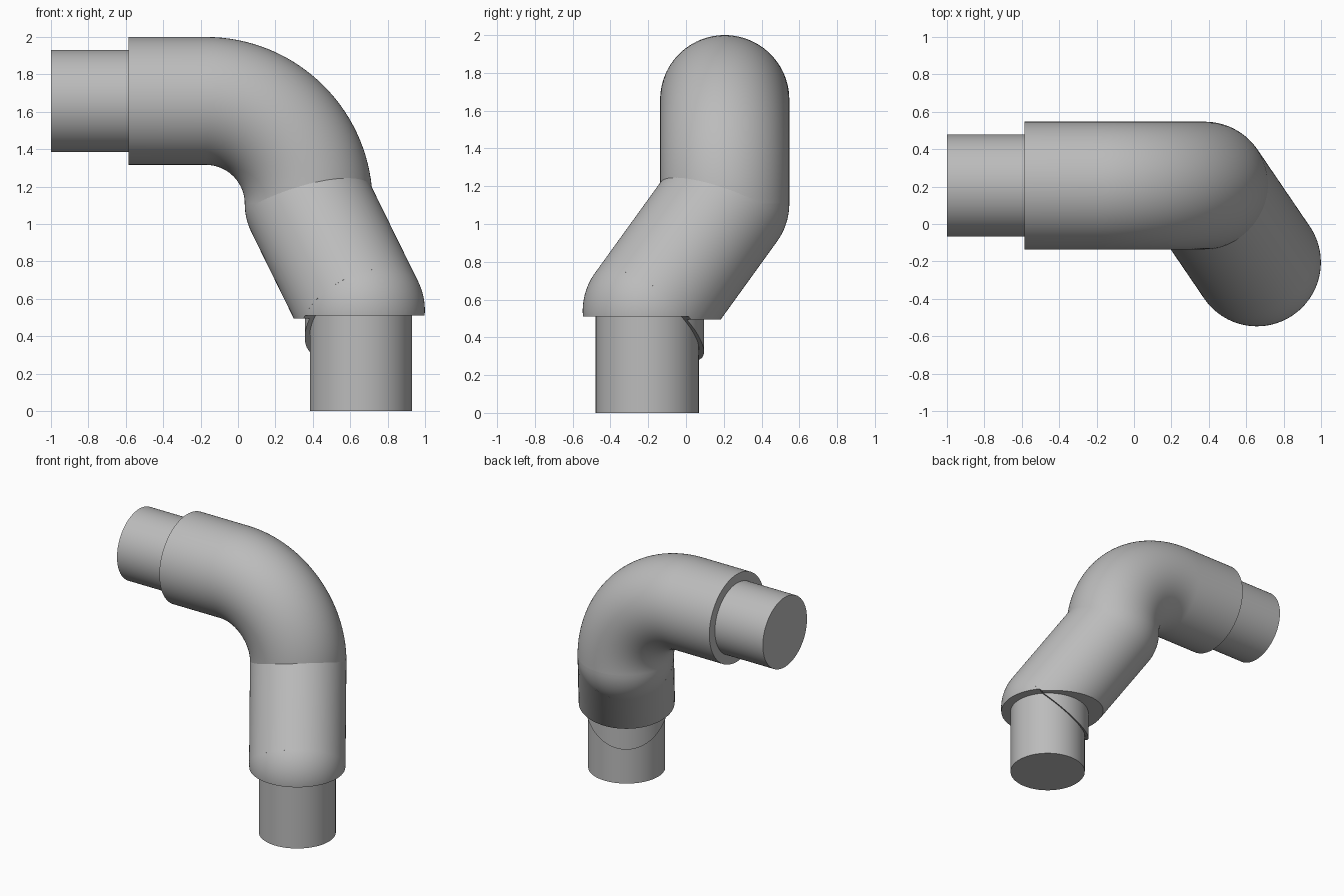
import bpy, bmesh, math
from mathutils import Vector

cube = bpy.data.objects.get("Cube")
if cube:
    bpy.data.objects.remove(cube, do_unlink=True)

grey = bpy.data.materials.new("plain grey")
grey.use_nodes = True
colour = (0.5, 0.5, 0.5, 1)
grey.diffuse_color = colour
grey.node_tree.nodes["Principled BSDF"].inputs["Base Color"].default_value = colour

SLEEVE, SPIGOT, COLLAR = 0.342, 0.273, 0.3
SIDES = 96
upper_joint = Vector((0.378, 0.205, 1.108))
lower_joint = Vector((0.657, -0.205, 0.54))
slant = (lower_joint - upper_joint).normalized()
BEND = 0.55
AXIS_Z = upper_joint.z + BEND
bend_x = upper_joint.x - BEND
LIP = 0.51


def finish(bm, name, cuts=()):
    """Trim away whatever lies beyond each (point, normal) plane, then make the object."""
    for point, normal in cuts:
        geom = bm.verts[:] + bm.edges[:] + bm.faces[:]
        cut = bmesh.ops.bisect_plane(bm, geom=geom, plane_co=point, plane_no=normal, clear_outer=True)
        rim = [e for e in cut["geom_cut"] if isinstance(e, bmesh.types.BMEdge)]
        bmesh.ops.holes_fill(bm, edges=rim, sides=0)
    bmesh.ops.recalc_face_normals(bm, faces=bm.faces)
    mesh = bpy.data.meshes.new(name)
    bm.to_mesh(mesh)
    bm.free()
    mesh.materials.append(grey)
    ob = bpy.data.objects.new(name, mesh)
    bpy.context.collection.objects.link(ob)
    bpy.ops.object.select_all(action="DESELECT")
    ob.select_set(True)
    bpy.context.view_layer.objects.active = ob
    bpy.ops.object.shade_smooth_by_angle(angle=math.radians(30))
    return ob


def tube(name, path, tangents, radius, side, cuts=()):
    """Sweep a capped circle along a path."""
    bm = bmesh.new()
    rings = []
    for centre, tangent in zip(path, tangents):
        up = side.cross(tangent)
        angles = [math.tau * i / SIDES for i in range(SIDES)]
        rings.append([bm.verts.new(centre + radius * (math.cos(a) * side + math.sin(a) * up))
                      for a in angles])
    for a, b in zip(rings, rings[1:]):
        for i in range(SIDES):
            j = (i + 1) % SIDES
            bm.faces.new((a[i], a[j], b[j], b[i]))
    bm.faces.new(rings[0])
    bm.faces.new(rings[-1])
    return finish(bm, name, cuts)


def pipe(name, start, end, radius, side, cuts=()):
    t = (end - start).normalized()
    return tube(name, [start, end], [t, t], radius, side, cuts)


def ball(name, centre, cuts=()):
    bm = bmesh.new()
    bmesh.ops.create_uvsphere(bm, u_segments=SIDES, v_segments=48, radius=SLEEVE)
    bmesh.ops.translate(bm, verts=bm.verts, vec=centre)
    return finish(bm, name, cuts)


X, Y, Z = Vector((1, 0, 0)), Vector((0, 1, 0)), Vector((0, 0, 1))
lip_cut = [(Vector((0, 0, LIP)), -Z)]

# Horizontal sleeve and quarter bend
path, tangents = [Vector((-0.585, 0.205, AXIS_Z))], [X]
STEPS = 32
for i in range(STEPS + 1):
    a = math.pi / 2 * i / STEPS
    path.append(Vector((bend_x + BEND * math.sin(a), 0.205,
                        upper_joint.z + BEND * math.cos(a))))
    tangents.append(Vector((math.cos(a), 0, -math.sin(a))))
tube("upper_elbow", path, tangents, SLEEVE, Y)

# Narrow horizontal end
pipe("upper_spigot", Vector((-1, 0.205, AXIS_Z)), Vector((-0.5, 0.205, AXIS_Z)), SPIGOT, Y)

# Slanted sleeve with rounded joints
across = slant.cross(Z).normalized()
pipe("slanted_sleeve", upper_joint, lower_joint, SLEEVE, across,
     [(Vector((0, 0, LIP - 0.015)), -Z)])
ball("upper_joint", upper_joint, [(upper_joint, Z)])
ball("lower_joint", lower_joint, lip_cut)

# Inner collar with a slanted end
pipe("inner_collar", lower_joint - 0.4 * Z, lower_joint + 0.02 * Z, COLLAR, X,
     [(lower_joint, slant)])

# Narrow vertical end
foot = Vector((lower_joint.x, lower_joint.y, 0))
pipe("lower_spigot", foot, lower_joint, SPIGOT, X)
